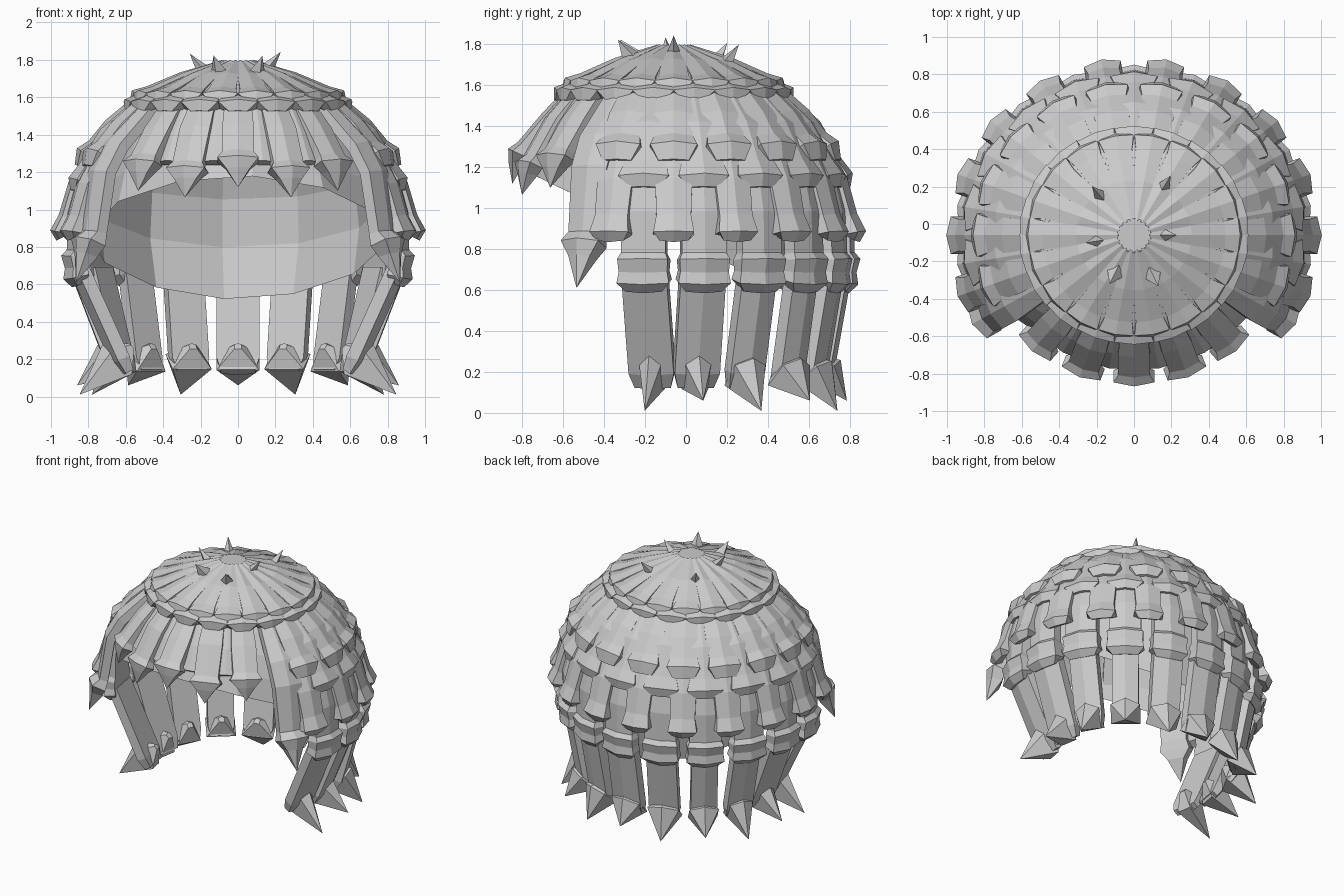
import bpy, bmesh, math
from mathutils import Vector

cube = bpy.data.objects.get("Cube")
if cube:
    bpy.data.objects.remove(cube, do_unlink=True)

CY = -0.06   # crown axis
OVAL = 0.95  # head is slightly shorter front to back

grey = bpy.data.materials.new("light_grey")
grey.use_nodes = True
grey.diffuse_color = (0.6, 0.6, 0.6, 1)
grey.node_tree.nodes["Principled BSDF"].inputs["Base Color"].default_value = (0.6, 0.6, 0.6, 1)


def finish(bm, name):
    bmesh.ops.recalc_face_normals(bm, faces=bm.faces)
    mesh = bpy.data.meshes.new(name)
    bm.to_mesh(mesh)
    bm.free()
    mesh.materials.append(grey)
    obj = bpy.data.objects.new(name, mesh)
    bpy.context.collection.objects.link(obj)
    return obj


def lock(name, angle, stations, tip=None):
    """Loft a ridged section through (radius, z, width, thickness) stations."""
    a = math.radians(angle)
    out = Vector((math.cos(a), math.sin(a) * OVAL, 0))
    side = Vector((-math.sin(a), math.cos(a), 0))
    up = Vector((0, 0, 1))
    origin = Vector((0, CY, 0))
    path = [s[:2] for s in stations] + ([tip] if tip else [])
    bm = bmesh.new()
    rings = []
    for i, (r, z, w, t) in enumerate(stations):
        r0, z0 = path[max(i - 1, 0)]
        r1, z1 = path[min(i + 1, len(path) - 1)]
        d = Vector((r1 - r0, z1 - z0)).normalized()
        normal = out * -d.y + up * d.x
        c = origin + out * r + up * z
        section = [(-w / 2, -t / 2), (w / 2, -t / 2), (w / 2, t * 0.25),
                   (0, t / 2), (-w / 2, t * 0.25)]
        rings.append([bm.verts.new(c + side * u + normal * v) for u, v in section])
    for p, q in zip(rings, rings[1:]):
        for i in range(5):
            j = (i + 1) % 5
            bm.faces.new((p[i], p[j], q[j], q[i]))
    bm.faces.new(rings[0])
    if tip:
        point = bm.verts.new(origin + out * tip[0] + up * tip[1])
        for i in range(5):
            bm.faces.new((rings[-1][i], rings[-1][(i + 1) % 5], point))
    else:
        bm.faces.new(rings[-1])
    return finish(bm, name)


# Scalp shell with a hem that rises over the forehead
bm = bmesh.new()
crown = bm.verts.new((0, CY, 1.75))
rows, sides = 6, 12
grid = []
for k in range(sides):
    a = 2 * math.pi * (k + 0.2) / sides
    hem = 0.85 - 0.33 * math.sin(a)
    column = []
    for i in range(1, rows + 1):
        z = 1.75 - (1.75 - hem) * (i / rows) ** 1.4
        r = 0.8 * math.sqrt(max(0, 1 - ((z - 0.9) / 0.85) ** 2))
        column.append(bm.verts.new((r * math.cos(a), CY + r * math.sin(a) * OVAL, z)))
    grid.append(column)
for k in range(sides):
    p, q = grid[k], grid[(k + 1) % sides]
    bm.faces.new((crown, p[0], q[0]))
    for i in range(rows - 1):
        bm.faces.new((p[i], p[i + 1], q[i + 1], q[i]))
finish(bm, "scalp")

# Top cap: two interleaved layers of wedge locks
for k in range(18):
    lock("cap_lock_outer", 10 + 20 * k,
         [(0.08, 1.775, 0.03, 0.03), (0.3, 1.7, 0.11, 0.05), (0.53, 1.595, 0.17, 0.05),
          (0.59, 1.565, 0.21, 0.07), (0.6, 1.525, 0.1, 0.03)])
    lock("cap_lock_inner", 20 * k,
         [(0.08, 1.785, 0.03, 0.03), (0.3, 1.71, 0.11, 0.05), (0.48, 1.635, 0.15, 0.05),
          (0.545, 1.61, 0.19, 0.07), (0.57, 1.56, 0.1, 0.03)])

# Short pointed fringe locks over the forehead
for k in range(-2, 3):
    drop = 0.035 * (k % 2) + 0.02 * (k != 0)
    lock("fringe_lock", -90 + 20 * k,
         [(0.53, 1.57, 0.14, 0.06), (0.66, 1.43, 0.17, 0.07),
          (0.775, 1.3 - drop, 0.17, 0.07), (0.805, 1.27 - drop, 0.22, 0.1),
          (0.81, 1.22 - drop, 0.13, 0.08)],
         (0.83, 1.12 - drop))
for k in (-3, -1, 1, 3):
    lock("fringe_under_lock", -90 + 10 * k,
         [(0.52, 1.57, 0.14, 0.05), (0.65, 1.4, 0.15, 0.06), (0.74, 1.25, 0.14, 0.05)])

# Temple locks, pointed, one on each side
for angle in (-30, 210):
    lock("temple_lock", angle,
         [(0.54, 1.56, 0.14, 0.07), (0.77, 1.34, 0.2, 0.08), (0.85, 1.2, 0.2, 0.08),
          (0.9, 0.88, 0.18, 0.08), (0.94, 0.83, 0.21, 0.13), (0.95, 0.76, 0.12, 0.1)],
         (1.0, 0.61))

# Side and back locks: beaded upper part, flared blunt middle part
for k in range(12):
    angle = -20 + 20 * k
    lock("upper_lock", angle,
         [(0.53, 1.58, 0.15, 0.07), (0.68, 1.45, 0.19, 0.08), (0.77, 1.34, 0.19, 0.08),
          (0.82, 1.3, 0.23, 0.1), (0.845, 1.23, 0.15, 0.06)])
    lock("middle_lock", angle,
         [(0.78, 1.3, 0.17, 0.07), (0.87, 1.13, 0.18, 0.08), (0.92, 0.96, 0.17, 0.08),
          (0.955, 0.88, 0.2, 0.1), (0.94, 0.85, 0.14, 0.07)])

# Long columns: upper, middle and lower locks with an outward spike
for k in range(11):
    angle = -10 + 20 * k
    s = max(0.0, math.sin(math.radians(angle)))
    foot = 0.61 + 0.13 * min(1, s * 1.4)
    lock("long_upper_lock", angle,
         [(0.54, 1.56, 0.15, 0.07), (0.72, 1.4, 0.2, 0.08), (0.83, 1.22, 0.2, 0.08),
          (0.87, 1.15, 0.25, 0.11), (0.88, 1.1, 0.14, 0.06)])
    lock("long_middle_lock", angle,
         [(0.83, 1.18, 0.19, 0.08), (0.88, 0.98, 0.22, 0.09), (0.885, 0.78, 0.22, 0.09),
          (0.9, 0.75, 0.25, 0.12), (0.89, 0.69, 0.24, 0.1),
          (0.89, 0.64, 0.26, 0.12), (0.87, 0.6, 0.18, 0.07)])
    width = 0.23 - 0.05 * math.sin(math.radians(2 * angle)) ** 2
    lock("long_lower_lock", angle,
         [(0.87, 0.68, width, 0.09), (foot + 0.04, 0.2, width, 0.09),
          (foot, 0.13, width * 0.8, 0.06)])
    lock("end_spike", angle,
         [(foot - 0.03, 0.27, 0.04, 0.04), (foot + 0.05, 0.2, 0.11 + 0.12 * s, 0.22 - 0.04 * s)],
         (foot + 0.25 - 0.1 * s, 0.01 + 0.05 * (k % 2)))

# Small ring at the crown
bpy.ops.mesh.primitive_cone_add(vertices=14, radius1=0.13, radius2=0.09, depth=0.03,
                                location=(0, CY, 1.78))
hub = bpy.context.object
hub.name = "crown_ring"
hub.data.materials.append(grey)

# Little spikes around the crown, largest at the front
for x, y, size in ((0.16, 0.2, 0.05), (-0.18, 0.15, 0.05), (-0.19, -0.09, 0.05),
                   (0.16, -0.06, 0.05), (-0.1, -0.26, 0.07), (0.1, -0.27, 0.07)):
    flat = Vector((x, y - CY, 0))
    direction = (flat.normalized() * 0.8 + Vector((0, 0, 1))).normalized()
    base = Vector((x, y, 1.775 - 0.3 * max(0, flat.length - 0.1)))
    bpy.ops.mesh.primitive_cone_add(vertices=4, radius1=size, radius2=0, depth=0.16,
                                    location=base + direction * 0.03,
                                    rotation=direction.to_track_quat('Z', 'Y').to_euler())
    spike = bpy.context.object
    spike.name = "crown_spike"
    spike.data.materials.append(grey)
